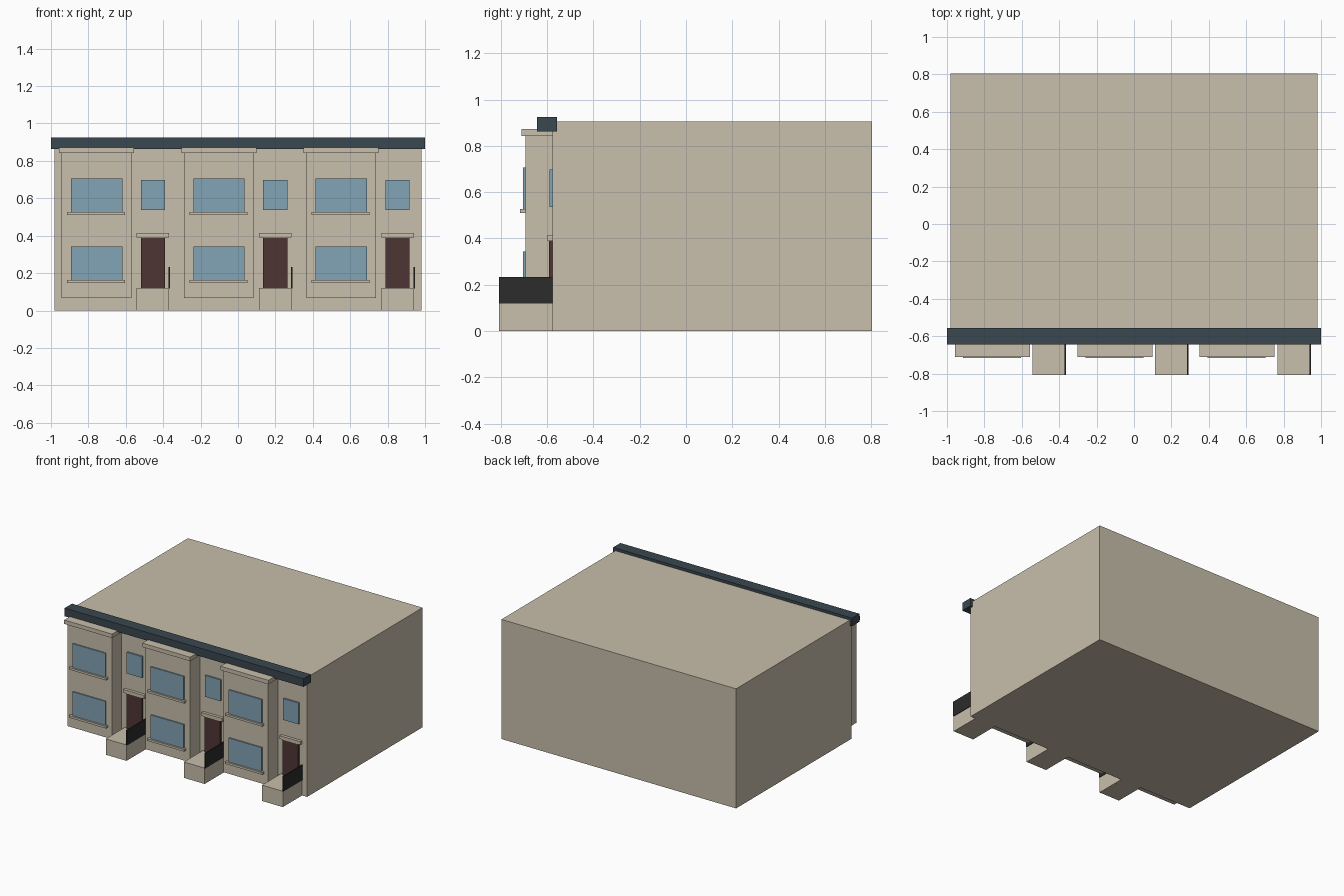
import bpy
import bmesh

cube = bpy.data.objects.get("Cube")
if cube:
    bpy.data.objects.remove(cube, do_unlink=True)


def material(name, rgb):
    m = bpy.data.materials.new(name)
    m.use_nodes = True
    color = (*rgb, 1)
    m.diffuse_color = color
    m.node_tree.nodes["Principled BSDF"].inputs["Base Color"].default_value = color
    return m


stone = material("tan stone", (0.578, 0.521, 0.407))
glass = material("blue glass", (0.223, 0.366, 0.462))
wood = material("dark red wood", (0.078, 0.036, 0.036))
slate = material("slate blue", (0.042, 0.063, 0.08))
iron = material("black iron", (0.025, 0.025, 0.025))


def box(name, mat, x, y, z):
    """Box from (min, max) pairs along each axis."""
    bm = bmesh.new()
    bmesh.ops.create_cube(bm, size=1)
    for v in bm.verts:
        v.co = [r[0] if c < 0 else r[1] for c, r in zip(v.co, (x, y, z))]
    mesh = bpy.data.meshes.new(name)
    bm.to_mesh(mesh)
    bm.free()
    mesh.materials.append(mat)
    obj = bpy.data.objects.new(name, mesh)
    bpy.context.collection.objects.link(obj)
    return obj


WALL = -0.576      # front wall plane
BACK = WALL + 0.01  # fittings are seated slightly into the wall
BAY = -0.694       # front of the bays

# Main block and roof cornice
box("main_block", stone, (-0.982, 0.982), (WALL, 0.804), (0, 0.905))
box("roof_cornice", slate, (-1, 1), (-0.644, -0.557), (0.863, 0.925))

# Three identical house fronts, side by side
for i in range(3):
    def part(name, mat, x, y, z):
        dx = i * 0.654
        box(f"{name}_{i + 1}", mat, (x[0] + dx, x[1] + dx), y, z)

    # Projecting bay with its cap
    part("bay", stone, (-0.943, -0.57), (BAY, BACK), (0.067, 0.845))
    part("bay_cap", stone, (-0.957, -0.556), (-0.711, BACK), (0.842, 0.872))

    # Bay windows and sills on two floors
    for floor, z in (("lower", 0.163), ("upper", 0.527)):
        part(f"{floor}_bay_window", glass, (-0.893, -0.618),
             (-0.704, BAY + 0.01), (z, z + 0.18))
        part(f"{floor}_window_sill", stone, (-0.914, -0.604),
             (-0.717, BAY + 0.01), (z - 0.016, z))

    # Entrance: door, lintel, window above, stoop and railing
    door_x = (-0.519, -0.39)
    stoop_x = (-0.542, -0.368)
    part("small_window", glass, door_x, (-0.589, BACK), (0.537, 0.698))
    part("door", wood, door_x, (-0.592, BACK), (0.12, 0.39))
    part("door_lintel", stone, stoop_x, (-0.598, BACK), (0.39, 0.415))
    part("stoop", stone, stoop_x, (-0.807, BACK), (0, 0.12))
    part("stoop_railing", iron, (-0.371, -0.363), (-0.807, WALL), (0.118, 0.233))
